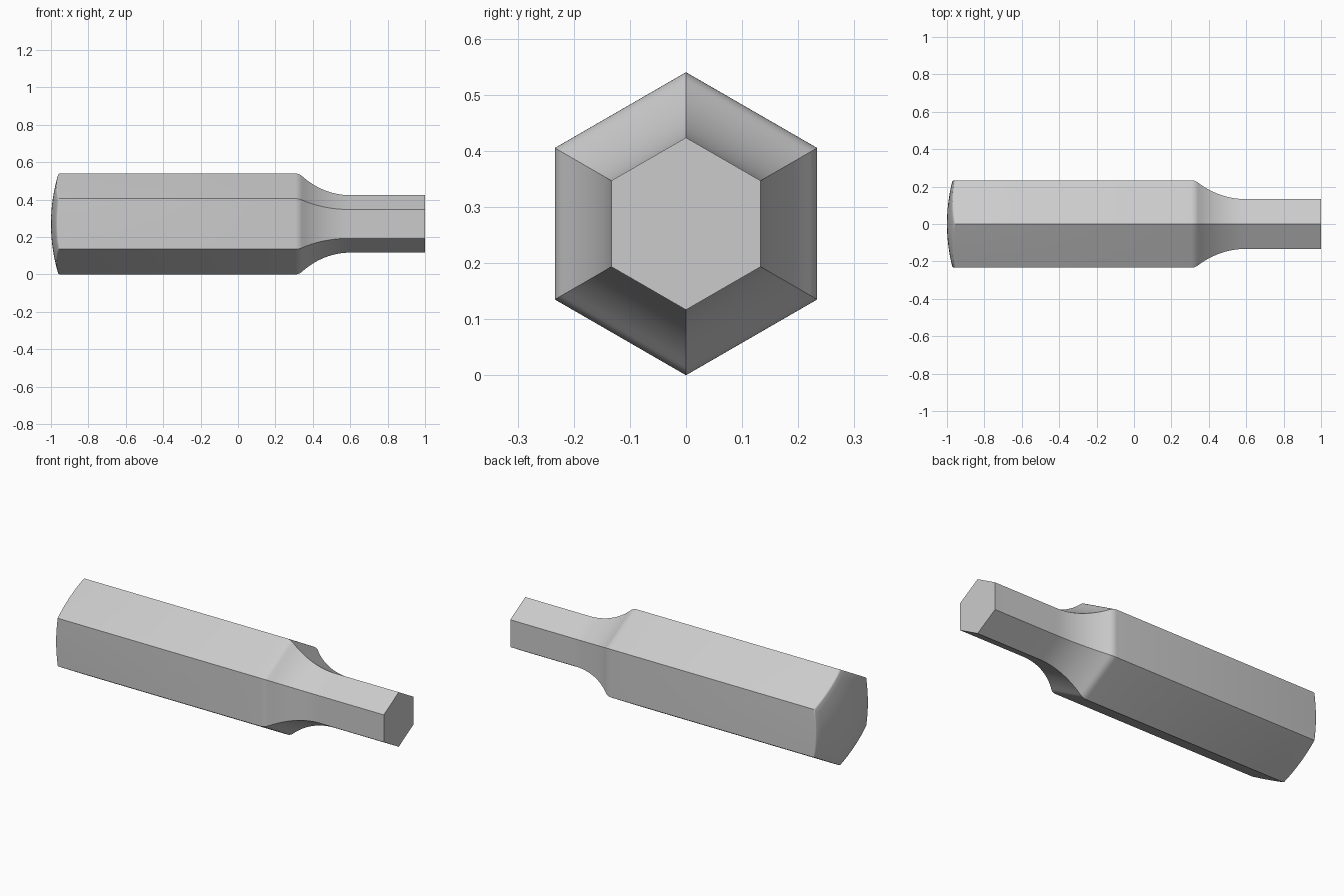
import bpy, bmesh
from math import sin, cos, acos, sqrt, pi, radians

if "Cube" in bpy.data.objects:
    bpy.data.objects.remove(bpy.data.objects["Cube"], do_unlink=True)

R_BODY, R_TIP = 0.27, 0.1535      # hexagon corner radii
DOME = 0.93                       # radius of the domed end
SIDE = 8                          # segments along each hexagon side
APO = cos(pi / 6)

steel = bpy.data.materials.new("steel_grey")
steel.use_nodes = True
steel.diffuse_color = (0.6, 0.6, 0.6, 1)
steel.node_tree.nodes["Principled BSDF"].inputs["Base Color"].default_value = (0.6, 0.6, 0.6, 1)


def hexagon(radius):
    """Points around a hexagon with corners at top and bottom, as (y, z)."""
    corners = [(radius * sin(k * pi / 3), radius * cos(k * pi / 3)) for k in range(7)]
    return [(a[0] + (b[0] - a[0]) * i / SIDE, a[1] + (b[1] - a[1]) * i / SIDE)
            for a, b in zip(corners, corners[1:]) for i in range(SIDE)]


def dome_x(y, z):
    return -1 + DOME - sqrt(DOME ** 2 - y * y - z * z)


bm = bmesh.new()
rings = []


def add_ring(radius, x=None, offset=0.0):
    """One hexagonal ring; without x it follows the dome."""
    rings.append([bm.verts.new((dome_x(y, z) + offset if x is None else x, y, z + R_BODY))
                  for y, z in hexagon(radius)])


# Domed end with a tiny rounded rim
ROUND = 0.008
for i in range(1, 9):
    add_ring((R_BODY - ROUND) * i / 8)
for i in range(1, 4):
    t = i * pi / 6
    add_ring(R_BODY - ROUND * (1 - sin(t)), offset=ROUND * (1 - cos(t)))

# Shoulder: convex fillet running into a long concave fillet
OUT, IN, NECK_X = 0.06, 0.42, 0.6
drop = (R_BODY - R_TIP) * APO
angle = acos(1 - drop / (OUT + IN))
start = NECK_X - (OUT + IN) * sin(angle)
for i in range(7):
    t = angle * i / 6
    add_ring(R_BODY - OUT * (1 - cos(t)) / APO, start + OUT * sin(t))
for i in range(1, 15):
    t = angle * (1 - i / 14)
    add_ring(R_TIP + IN * (1 - cos(t)) / APO, NECK_X - IN * sin(t))

# Straight hexagonal tip
add_ring(R_TIP, 1.0)

centre = bm.verts.new((-1, 0, R_BODY))
n = 6 * SIDE
for k in range(n):
    bm.faces.new((centre, rings[0][k], rings[0][(k + 1) % n]))
for a, b in zip(rings, rings[1:]):
    for k in range(n):
        m = (k + 1) % n
        bm.faces.new((a[k], b[k], b[m], a[m]))
bm.faces.new(rings[-1])
bmesh.ops.recalc_face_normals(bm, faces=bm.faces)

mesh = bpy.data.meshes.new("hex_driver_bit")
bm.to_mesh(mesh)
bm.free()
mesh.materials.append(steel)
bit = bpy.data.objects.new("hex_driver_bit", mesh)
bpy.context.collection.objects.link(bit)

# Smooth the fillets and dome, keep the hexagon edges crisp
bpy.ops.object.select_all(action="DESELECT")
bit.select_set(True)
bpy.context.view_layer.objects.active = bit
bpy.ops.object.shade_smooth_by_angle(angle=radians(30))
